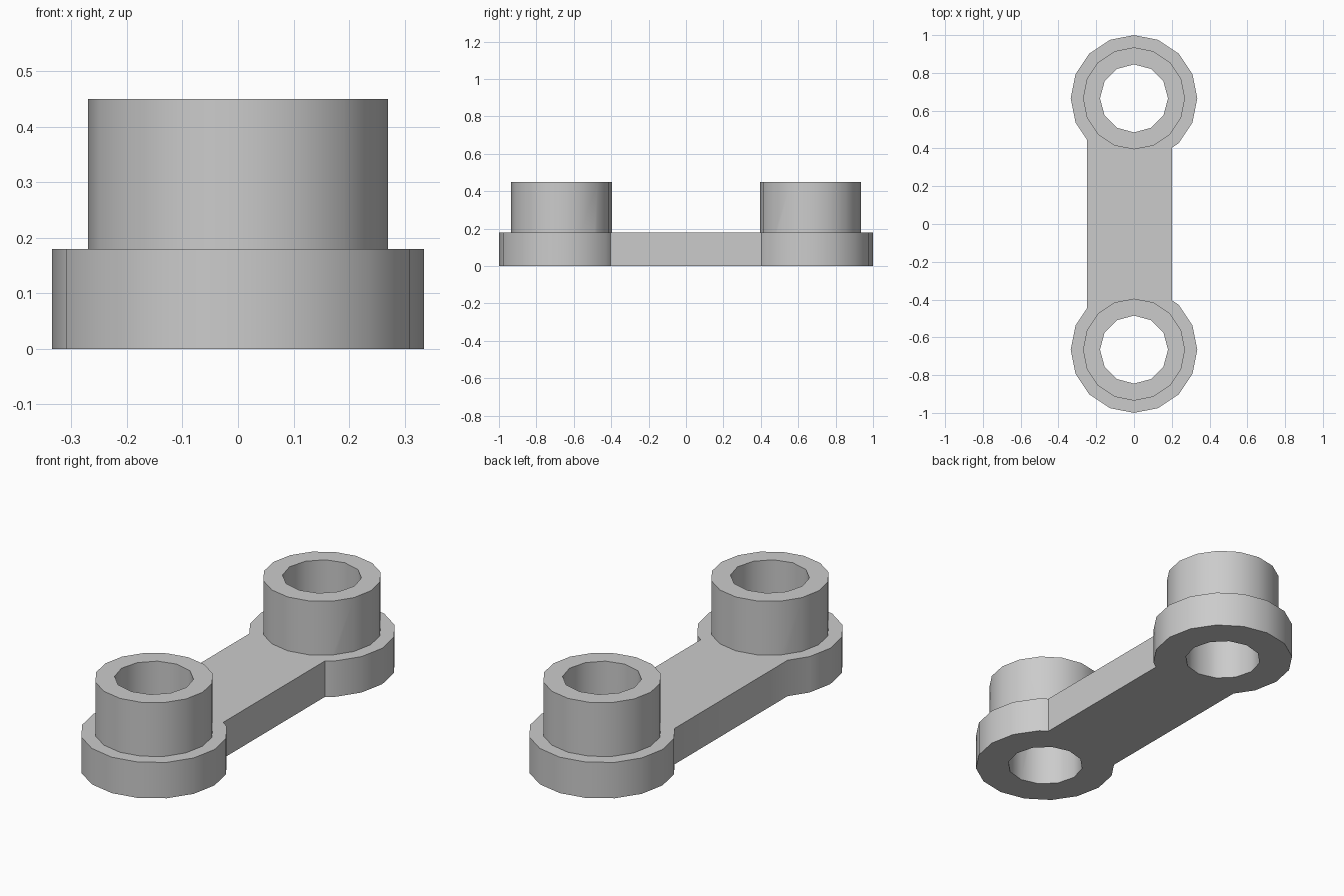
import bpy
import math

cube = bpy.data.objects.get("Cube")
if cube:
    bpy.data.objects.remove(cube, do_unlink=True)

CENTRE_Y = 0.665
PLATE_TOP = 0.18
TOP = 0.45

grey = bpy.data.materials.new("plain grey")
grey.use_nodes = True
colour = (0.6, 0.6, 0.6, 1)
grey.diffuse_color = colour
grey.node_tree.nodes["Principled BSDF"].inputs["Base Color"].default_value = colour


def cylinder(name, sides, radius, y, bottom, top):
    bpy.ops.mesh.primitive_cylinder_add(
        vertices=sides, radius=radius, depth=top - bottom,
        location=(0, y, (bottom + top) / 2))
    obj = bpy.context.object
    obj.name = name
    obj.data.materials.append(grey)
    return obj


def combine(target, tool, operation):
    # Apply a boolean, then drop the tool
    mod = target.modifiers.new(operation.lower(), 'BOOLEAN')
    mod.operation = operation
    mod.solver = 'EXACT'
    mod.object = tool
    bpy.context.view_layer.objects.active = target
    bpy.ops.object.modifier_apply(modifier=mod.name)
    bpy.data.objects.remove(tool, do_unlink=True)


# Connecting bar, slightly off centre
bpy.ops.mesh.primitive_cube_add(size=1, location=(-0.025, 0, PLATE_TOP / 2))
link = bpy.context.object
link.name = "link_plate"
link.scale = (0.45, 1.0, PLATE_TOP)
bpy.ops.object.transform_apply(location=True, rotation=False, scale=True)
link.data.materials.append(grey)

# Round flange, raised collar and through hole at each end
for end, y in (("front", -CENTRE_Y), ("back", CENTRE_Y)):
    flange = cylinder(end + "_flange", 16, 0.335, y, 0, PLATE_TOP)
    combine(link, flange, 'UNION')
    collar = cylinder(end + "_collar", 16, 0.27, y, 0.09, TOP)
    combine(link, collar, 'UNION')
    bore = cylinder(end + "_bore", 12, 0.18, y, -0.1, TOP + 0.1)
    bore.hide_render = True
    combine(link, bore, 'DIFFERENCE')

# Smooth outer walls, crisp rims and corners
bpy.ops.object.select_all(action='DESELECT')
link.select_set(True)
bpy.context.view_layer.objects.active = link
bpy.ops.object.shade_smooth_by_angle(angle=math.radians(35))
